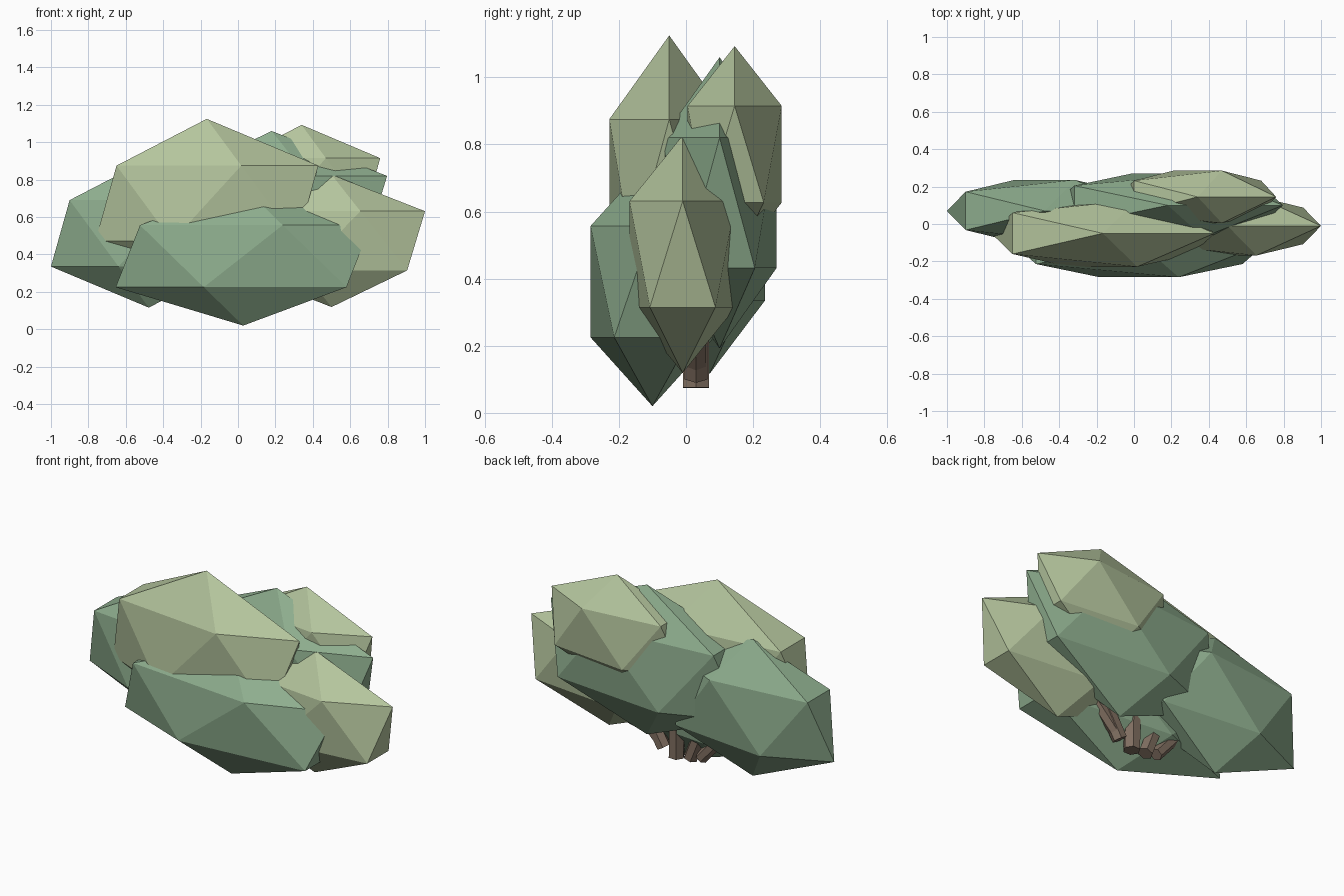
import bpy
from mathutils import Vector

if "Cube" in bpy.data.objects:
    bpy.data.objects.remove(bpy.data.objects["Cube"])


def material(name, rgb):
    m = bpy.data.materials.new(name)
    m.diffuse_color = (*rgb, 1)
    m.use_nodes = True
    m.node_tree.nodes["Principled BSDF"].inputs["Base Color"].default_value = m.diffuse_color
    return m


LIGHT = material("light_leaf", (0.46, 0.56, 0.34))
GREEN = material("green_leaf", (0.27, 0.42, 0.27))
BARK = material("bark", (0.22, 0.16, 0.12))
CUT = material("cut_wood", (0.72, 0.45, 0.32))


# Foliage clump: a stretched icosahedron
def clump(name, centre, radii, mat):
    bpy.ops.mesh.primitive_ico_sphere_add(subdivisions=1, radius=1, location=centre)
    ob = bpy.context.object
    ob.name = name
    ob.scale = radii
    ob.data.materials.append(mat)


clump("front_top_leaves", (-0.167, -0.05, 0.673), (0.667, 0.21, 0.452), LIGHT)
clump("front_low_leaves", (0.028, -0.10, 0.391), (0.763, 0.217, 0.371), GREEN)
clump("right_leaves", (0.50, -0.01, 0.473), (0.559, 0.186, 0.354), LIGHT)
clump("left_leaves", (-0.477, 0.07, 0.513), (0.585, 0.195, 0.397), GREEN)
clump("back_leaves", (0.18, 0.10, 0.626), (0.69, 0.20, 0.434), GREEN)
clump("back_top_leaves", (0.34, 0.145, 0.771), (0.47, 0.165, 0.322), LIGHT)


# Six-sided stem between two points, with pale cut ends
def stem(name, a, b, r):
    a, b = Vector(a), Vector(b)
    d = b - a
    bpy.ops.mesh.primitive_cylinder_add(vertices=6, radius=r, depth=d.length,
                                        location=(a + b) / 2)
    ob = bpy.context.object
    ob.name = name
    ob.rotation_mode = 'QUATERNION'
    ob.rotation_quaternion = d.to_track_quat('Z', 'Y')
    ob.data.materials.append(BARK)
    ob.data.materials.append(CUT)
    for p in ob.data.polygons:
        if p.normal.z > 0.9:
            p.material_index = 1


# Stems fanning out from the base
stem("middle_stem", (0.04, 0.03, 0.075), (0.03, 0.03, 0.60), 0.045)
stem("right_stem", (0.12, 0.03, 0.11), (0.51, 0.03, 0.77), 0.04)
stem("far_right_stem", (0.15, 0.03, 0.15), (0.50, 0.03, 0.50), 0.035)
stem("left_stem", (-0.05, 0.03, 0.09), (-0.25, 0.02, 0.60), 0.04)
stem("far_left_stem", (-0.12, 0.03, 0.11), (-0.50, 0.03, 0.55), 0.035)
